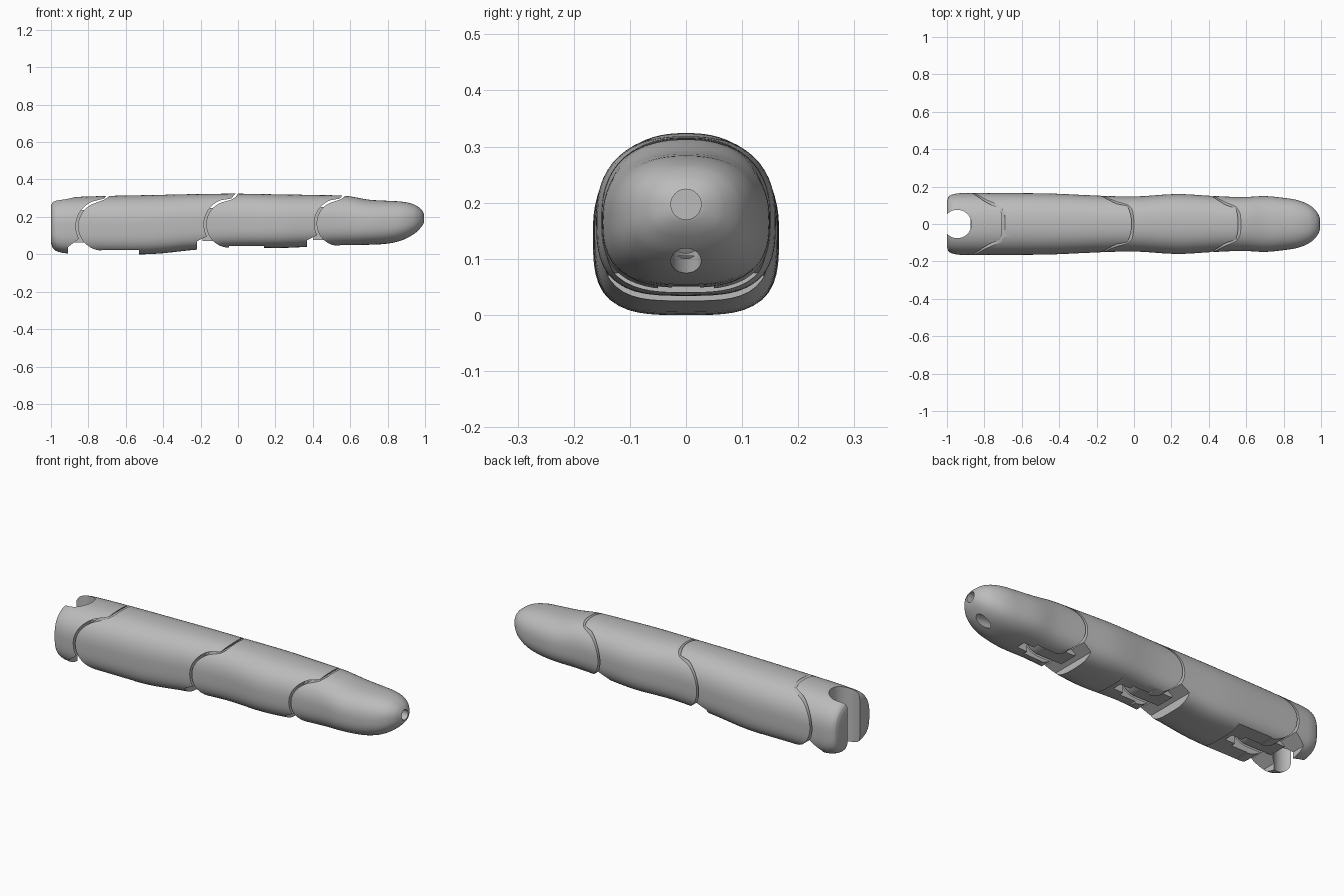
import bpy, bmesh, math
from mathutils import Vector

if "Cube" in bpy.data.objects:
    bpy.data.objects.remove(bpy.data.objects["Cube"])

mat = bpy.data.materials.new("plain grey")
mat.use_nodes = True
GREY = (0.5, 0.5, 0.5, 1)
mat.diffuse_color = GREY
mat.node_tree.nodes["Principled BSDF"].inputs["Base Color"].default_value = GREY

GAP = 0.012


def make_object(name, bm):
    bmesh.ops.recalc_face_normals(bm, faces=bm.faces)
    mesh = bpy.data.meshes.new(name)
    bm.to_mesh(mesh)
    bm.free()
    mesh.materials.append(mat)
    obj = bpy.data.objects.new(name, mesh)
    bpy.context.collection.objects.link(obj)
    return obj


def prism(name, outline, half):
    """Extrude an x-z outline across y."""
    bm = bmesh.new()
    sides = [[bm.verts.new((x, y, z)) for x, z in outline] for y in (-half, half)]
    for ring in sides:
        bm.faces.new(ring)
    for i in range(len(outline)):
        j = (i + 1) % len(outline)
        bm.faces.new((sides[0][i], sides[0][j], sides[1][j], sides[1][i]))
    return make_object(name, bm)


def box_outline(x0, x1, z0, z1):
    return [(x0, z0), (x1, z0), (x1, z1), (x0, z1)]


def rod(name, start, end, radius):
    bm = bmesh.new()
    axis = Vector(end) - Vector(start)
    bmesh.ops.create_cone(bm, cap_ends=True, segments=40, radius1=radius,
                          radius2=radius, depth=axis.length)
    turn = Vector((0, 0, 1)).rotation_difference(axis).to_matrix()
    bmesh.ops.rotate(bm, verts=bm.verts, matrix=turn)
    bmesh.ops.translate(bm, verts=bm.verts, vec=(Vector(start) + Vector(end)) / 2)
    return make_object(name, bm)


def boolean(obj, tool, operation):
    mod = obj.modifiers.new("cut", 'BOOLEAN')
    mod.operation = operation
    mod.solver = 'EXACT'
    mod.object = tool
    bpy.context.view_layer.objects.active = obj
    bpy.ops.object.modifier_apply(modifier=mod.name)
    bpy.data.objects.remove(tool)


# Whole finger: stations of (x, top, bottom, half width)
STATIONS = [Vector(s) for s in (
    (-1.0, 0.265, 0.06, 0.125), (-0.992, 0.283, 0.035, 0.145),
    (-0.97, 0.297, 0.014, 0.158), (-0.92, 0.304, 0.003, 0.165),
    (-0.7, 0.312, 0.0, 0.165), (-0.45, 0.317, 0.002, 0.163),
    (-0.22, 0.322, 0.025, 0.153), (0.0, 0.324, 0.036, 0.147),
    (0.23, 0.32, 0.034, 0.16), (0.42, 0.317, 0.042, 0.15),
    (0.58, 0.312, 0.047, 0.144), (0.7, 0.292, 0.051, 0.149),
    (0.8, 0.286, 0.057, 0.14), (0.88, 0.281, 0.076, 0.126),
    (0.94, 0.267, 0.107, 0.1), (0.975, 0.245, 0.14, 0.068),
    (0.993, 0.22, 0.167, 0.035), (1.0, 0.2, 0.19, 0.006))]


def spline(points, steps):
    out = []
    for i in range(len(points) - 1):
        a, b = points[i], points[i + 1]
        # Finite-difference slopes along x keep the outline smooth
        prev = points[max(i - 1, 0)]
        nxt = points[min(i + 2, len(points) - 1)]
        ma = (b - prev) / (b.x - prev.x) * (b.x - a.x)
        mb = (nxt - a) / (nxt.x - a.x) * (b.x - a.x)
        for k in range(steps):
            t = k / steps
            p = (a * (1 + 2 * t) * (1 - t) ** 2 + ma * t * (1 - t) ** 2
                 + b * t * t * (3 - 2 * t) + mb * t * t * (t - 1))
            p.x = a.x + (b.x - a.x) * t
            out.append(p)
    return out + [points[-1]]


# Four-component stations carried as x, y, z, w
def finger_body(name):
    bm = bmesh.new()
    rings = []
    count = 64
    for x, top, bottom, width in spline(STATIONS, 5):
        mid = bottom + 0.48 * (top - bottom)
        blend = min(max((x + 0.2) / 1.0, 0), 1)
        ring = []
        for i in range(count):
            a = math.tau * i / count
            c, s = math.cos(a), math.sin(a)
            power = 2.4 if s > 0 else 3.5 - 0.9 * blend
            r = (abs(c) ** power + abs(s) ** power) ** (-1 / power)
            height = (top - mid) if s > 0 else (mid - bottom)
            ring.append(bm.verts.new((x, width * c * r, mid + height * s * r)))
        rings.append(ring)
    for a, b in zip(rings, rings[1:]):
        for i in range(count):
            j = (i + 1) % count
            bm.faces.new((a[i], a[j], b[j], b[i]))
    bm.faces.new(rings[0])
    bm.faces.new(rings[-1])
    return make_object(name, bm)


# Joints: seam top x, pivot x, pivot z, knuckle radius, notch x, notch z
JOINTS = [(-0.68, -0.725, 0.15, 0.13, -0.91, 0.038),
          (0.0, -0.045, 0.16, 0.125, -0.22, 0.07),
          (0.58, 0.54, 0.165, 0.12, 0.37, 0.075)]


def seam(joint, offset, last):
    """S-shaped seam from the top down around the knuckle."""
    xt, cx, cz, r, _, _ = joint
    pts = [(xt - offset, 0.5), (xt - offset, 0.325),
           (xt - 0.012 - offset, 0.307 + offset / 2), (xt - 0.035, 0.292 + offset / 2)]
    for k in range(25):
        a = math.radians(110 + (last - 110) * k / 24)
        pts.append((cx + (r + offset) * math.cos(a), cz + (r + offset) * math.sin(a)))
    return pts


def segment(name, left, right, recess=None):
    outline = []
    if left:
        outline += seam(left, 0, 268)
        if recess:
            x, z = recess
            outline += [(outline[-1][0], z), (x, z), (x, -0.2)]
        else:
            outline.append((outline[-1][0], -0.2))
    else:
        outline += [(-1.2, 0.5), (-1.2, -0.2)]
    if right:
        outline += [(right[4], -0.2), right[4:6]]
        outline += reversed(seam(right, GAP, 208))
    else:
        outline += [(1.2, -0.2), (1.2, 0.5)]
    obj = finger_body(name)
    boolean(obj, prism("segment_cutter", outline, 0.4), 'INTERSECT')
    if left:
        # Hinge slot in the knuckle, open underneath
        _, cx, cz, r, _, _ = left
        boolean(obj, prism("slot_cutter", tongue_outline(left, 0.097, 0.05), 0.057), 'DIFFERENCE')
        for reach, half in ((0.09, 0.05), (0.15, 0.025)):
            cut = box_outline(cx - r - 0.03, cx + reach, -0.1, cz - 0.06)
            boolean(obj, prism("slot_cutter", cut, half), 'DIFFERENCE')
    return obj


def tongue_outline(joint, radius, reach):
    _, cx, cz, r, _, _ = joint
    pts = [(cx - r - reach, cz + radius), (cx - r - reach, cz - radius)]
    for k in range(25):
        a = math.radians(-90 + 180 * k / 24)
        pts.append((cx + radius * math.cos(a), cz + radius * math.sin(a)))
    return pts


j1, j2, j3 = JOINTS
base = segment("base_segment", None, j1)
lower = segment("lower_segment", j1, j2, (-0.53, 0.023))
middle = segment("middle_segment", j2, j3, (0.14, 0.045))
tip = segment("fingertip", j3, None)

# Round mounting notch through the base
boolean(base, rod("notch_cutter", (-0.945, 0, -0.1), (-0.945, 0, 0.5), 0.076), 'DIFFERENCE')

# Cord holes in the fingertip
boolean(tip, rod("cord_cutter", (0.88, 0, 0.197), (1.1, 0, 0.197), 0.027), 'DIFFERENCE')
boolean(tip, rod("cord_cutter", (0.6, 0, 0.14), (1.0, 0, 0.085), 0.027), 'DIFFERENCE')

# Hinge tongues reaching into each knuckle, with a cord hole
parts = [base, lower, middle, tip]
for label, joint in zip(("base", "lower", "middle"), JOINTS):
    tongue = prism(label + "_hinge_tongue", tongue_outline(joint, 0.088, 0.02), 0.05)
    _, cx, cz, r, _, _ = joint
    boolean(tongue, rod("cord_cutter", (cx - r - 0.1, 0, cz - 0.05),
                        (cx, 0, cz - 0.05), 0.025), 'DIFFERENCE')
    parts.append(tongue)

bpy.ops.object.select_all(action='DESELECT')
for obj in parts:
    obj.select_set(True)
bpy.context.view_layer.objects.active = base
bpy.ops.object.shade_smooth_by_angle(angle=math.radians(35))
